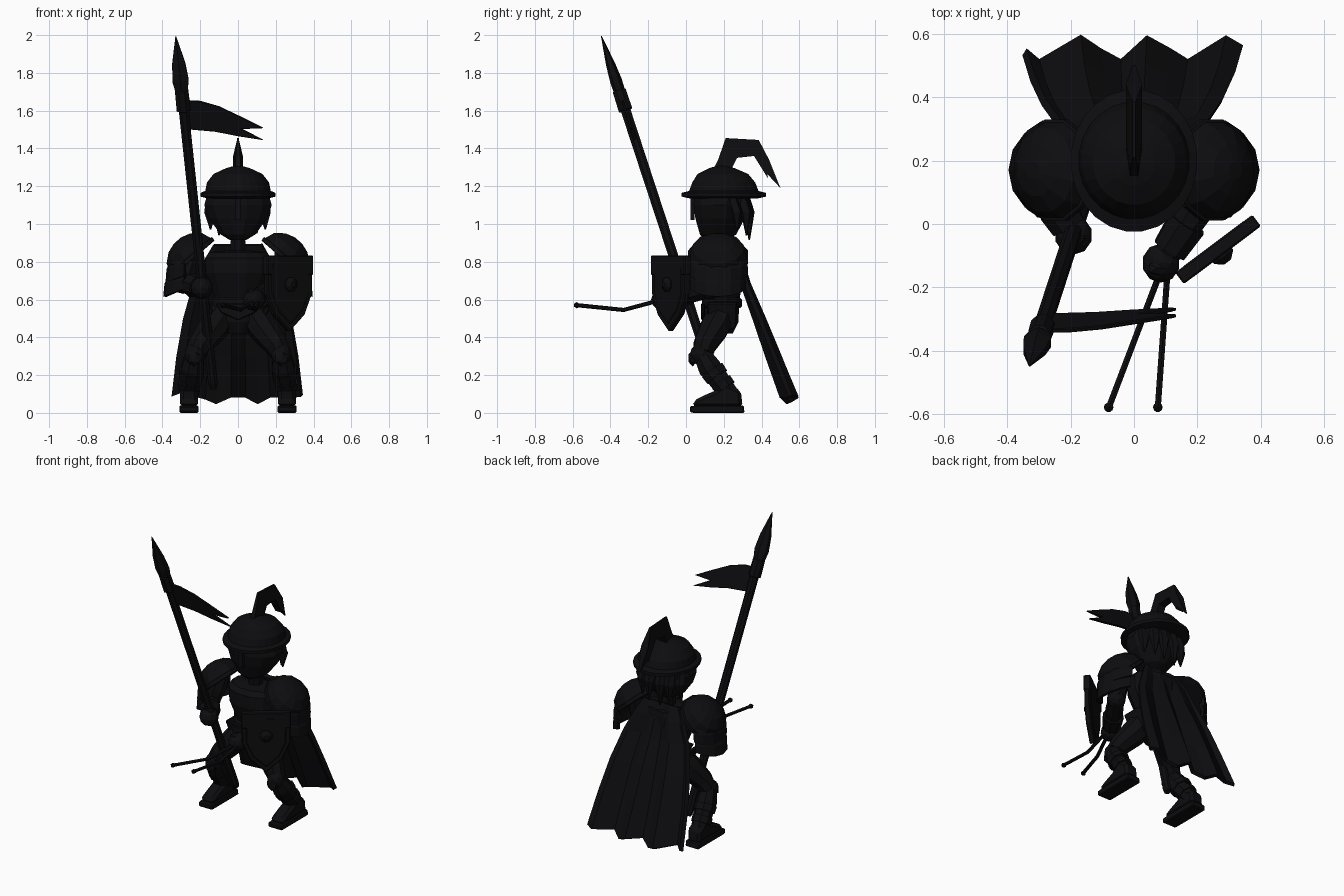
import bpy, bmesh, math
from mathutils import Vector, Matrix

if "Cube" in bpy.data.objects:
    bpy.data.objects.remove(bpy.data.objects["Cube"])

dark = bpy.data.materials.new("dark")
dark.diffuse_color = (0.004, 0.004, 0.005, 1)
dark.use_nodes = True
dark.node_tree.nodes["Principled BSDF"].inputs["Base Color"].default_value = dark.diffuse_color


def finish(name, bm):
    bmesh.ops.recalc_face_normals(bm, faces=bm.faces)
    me = bpy.data.meshes.new(name)
    bm.to_mesh(me)
    bm.free()
    me.materials.append(dark)
    ob = bpy.data.objects.new(name, me)
    bpy.context.collection.objects.link(ob)
    return ob


def tube(name, pts, radii, n=8, axis=None):
    """Faceted loft through points; each radius is r or (ru, rv)."""
    pts = [Vector(p) for p in pts]
    bm = bmesh.new()
    rings = []
    for i, p in enumerate(pts):
        t = Vector(axis) if axis else pts[min(i + 1, len(pts) - 1)] - pts[max(i - 1, 0)]
        t.normalize()
        ref = Vector((1, 0, 0)) if abs(t.x) < 0.98 else Vector((0, 1, 0))
        u = (ref - t * ref.dot(t)).normalized()
        v = t.cross(u)
        r = radii[i] if isinstance(radii[i], tuple) else (radii[i], radii[i])
        rings.append([bm.verts.new(p + u * r[0] * math.cos(a) + v * r[1] * math.sin(a))
                      for a in (2 * math.pi * (k + 0.5) / n for k in range(n))])
    for a, b in zip(rings, rings[1:]):
        for k in range(n):
            bm.faces.new((a[k], a[(k + 1) % n], b[(k + 1) % n], b[k]))
    bm.faces.new(rings[0])
    bm.faces.new(rings[-1])
    return finish(name, bm)


def stack(name, rows, n=12):
    """Upright loft from rows of (y, z, rx, ry)."""
    return tube(name, [(0, r[0], r[1]) for r in rows], [(r[2], r[3]) for r in rows], n, (0, 0, 1))


def plate(name, outline, thick, x, y, origin, bevel=0.0):
    """Outline in the plane spanned by x and y, given a thickness."""
    x, y, o = Vector(x).normalized(), Vector(y).normalized(), Vector(origin)
    z = x.cross(y) * thick / 2
    bm = bmesh.new()
    lo = [bm.verts.new(o + x * a + y * b - z) for a, b in outline]
    hi = [bm.verts.new(o + x * a + y * b + z) for a, b in outline]
    bm.faces.new(lo)
    bm.faces.new(hi)
    for k in range(len(lo)):
        j = (k + 1) % len(lo)
        bm.faces.new((lo[k], lo[j], hi[j], hi[k]))
    ob = finish(name, bm)
    if bevel:
        m = ob.modifiers.new("bevel", "BEVEL")
        m.width, m.segments = bevel, 1
    return ob


def sheet(name, grid, thick):
    """Thickened surface through a grid of points."""
    bm = bmesh.new()
    vs = [[bm.verts.new(p) for p in row] for row in grid]
    for a, b in zip(vs, vs[1:]):
        for k in range(len(a) - 1):
            bm.faces.new((a[k], a[k + 1], b[k + 1], b[k]))
    m = finish(name, bm).modifiers.new("thickness", "SOLIDIFY")
    m.thickness, m.offset = thick, 0


def ball(name, c, size, sub=2):
    bm = bmesh.new()
    bmesh.ops.create_icosphere(bm, subdivisions=sub, radius=1,
                               matrix=Matrix.Translation(c) @ Matrix.Diagonal((*size, 1)))
    return finish(name, bm)


def dome(name, base, axis, ru, rv, h, n=12):
    """Half ellipsoid with a raised rim at its base."""
    b, a = Vector(base), Vector(axis).normalized()
    prof = [(-0.05, 0.98), (-0.03, 1.03), (0.14, 1.03), (0.16, 0.97), (0.55, 0.85), (0.85, 0.53), (0.98, 0.18)]
    return tube(name, [b + a * h * t for t, _ in prof], [(ru * s, rv * s) for _, s in prof], n, a)


X, Y, Z = (1, 0, 0), (0, 1, 0), (0, 0, 1)

# Helmet, plume and head
stack("helmet", [(.2, 1.135, .16, .18), (.2, 1.145, .2, .225), (.2, 1.165, .2, .225), (.2, 1.175, .175, .185),
                 (.2, 1.22, .166, .168), (.195, 1.265, .13, .135), (.19, 1.295, .065, .07), (.185, 1.31, .012, .015)], 24)
plume = plate("plume", [(.14, 1.28), (.17, 1.34), (.21, 1.455), (.385, 1.445), (.44, 1.34), (.5, 1.19), (.43, 1.265),
                        (.435, 1.24), (.36, 1.36), (.27, 1.35), (.235, 1.28)], .052, Y, Z, (0, 0, 0))
for v in plume.data.vertices:  # thin top ridge and tip
    v.co.x *= .2 if v.co.z > 1.42 or v.co.y > .48 else .5 if v.co.y < .18 else 1
stack("head", [(.16, .915, .045, .06), (.17, .945, .095, .1), (.18, 1.03, .16, .135),
               (.18, 1.1, .185, .145), (.19, 1.15, .17, .15)])
plate("nose_guard", [(-.016, 1.02), (.016, 1.02), (.016, 1.15), (-.016, 1.15)], .022, X, Z, (0, .035, 0))
for i, (x, y, z) in enumerate([(-.145, .27, .97), (-.1, .32, .94), (-.04, .335, .915),
                               (.04, .335, .93), (.1, .32, .95), (.145, .27, .97)]):
    tube(f"hair_lock_{i}", [(x * .9, y - .03, 1.15), (x, y, 1.06), (x, y, z)],
         [(.035, .03), (.034, .03), .004], 5)
stack("neck", [(.19, .83, .045, .05), (.18, .95, .04, .045)], 8)

# Body armour
stack("breastplate", [(.19, .55, .12, .09), (.19, .62, .13, .1), (.18, .74, .175, .13), (.18, .82, .18, .125),
                      (.19, .85, .16, .11), (.19, .86, .07, .06)])
stack("belt", [(.19, .555, .13, .1), (.19, .565, .14, .11), (.19, .6, .14, .11), (.19, .61, .13, .1)])
stack("hips", [(.19, .42, .06, .06), (.19, .48, .125, .09), (.19, .57, .125, .095)])
plate("front_tasset", [(-.12, .58), (.12, .58), (.09, .53), (0, .49), (-.09, .53)], .02, X, Z, (0, .09, 0), .005)

for side, s in (("right", -1), ("left", 1)):
    # Shoulder plate with hanging curved lames, and side tassets
    dome(f"{side}_shoulder_plate", (s * .24, .17, .82), (s * .65, 0, .75), .15, .16, .125)
    for i, (r0, r1, ry, z0, z1, dip) in enumerate([(.09, .125, .155, .83, .74, .05), (.1, .137, .145, .75, .67, .055)]):
        arc = [math.radians(a) for a in range(-75, 76, 25)]
        sheet(f"{side}_shoulder_lame_{i}",
              [[(s * (.25 + r * math.cos(a)), .17 + ry * q * math.sin(a), z - d * math.cos(a)) for a in arc]
               for r, q, z, d in ((r0, .92, z0, 0), ((r0 + r1) / 2 + .012, 1, (z0 + z1) / 2, dip / 2),
                                  (r1, 1, z1, dip))], .018)
    plate(f"{side}_tasset", [(.11, .6), (.27, .6), (.265, .46), (.19, .43), (.12, .47)], .025,
          Y, (s * .35, 0, 1), (s * .135 - s * .17, 0, .02), .006)
    # Legs
    tube(f"{side}_thigh", [(s * .08, .19, .53), (s * .13, .15, .45), (s * .2, .1, .36), (s * .23, .09, .31)],
         [.075, .082, .065, .055], 8)
    ball(f"{side}_knee", (s * .23, .075, .31), (.055, .055, .058))
    ball(f"{side}_knee_stud", (s * .23, .035, .29), (.04, .025, .045), 1)
    tube(f"{side}_shin", [(s * .23, .085, .31), (s * .24, .125, .24), (s * .255, .2, .14), (s * .26, .24, .09)],
         [.05, .066, .056, .05], 8)
    tube(f"{side}_greave_band", [(s * .245, .14, .225), (s * .25, .165, .19)], [.071, .068], 8)
    tube(f"{side}_boot_cuff", [(s * .255, .185, .165), (s * .258, .21, .13)], [.064, .062], 8)
    plate(f"{side}_boot", [(.035, .03), (.04, .065), (.09, .09), (.16, .12), (.2, .16), (.29, .12),
                           (.3, .03)], .094, Y, Z, (s * .26, 0, 0), .018)
    plate(f"{side}_sole", [(.02, .005), (.02, .035), (.06, .04), (.305, .04), (.31, .0), (.04, 0)],
          .1, Y, Z, (s * .26, 0, 0), .006)

# Arms: one raised to the spear, one forward to the reins
arms = {"right": [(-.25, .17, .85), (-.29, .13, .69), (-.2, -.02, .665)],
        "left": [(.25, .17, .85), (.25, .13, .66), (.1, -.1, .605)]}
for side, (sh, el, ha) in arms.items():
    sh, el, ha = Vector(sh), Vector(el), Vector(ha)
    tube(f"{side}_upper_arm", [sh, sh.lerp(el, .5), el], [.06, .065, .055])
    ball(f"{side}_elbow", el, (.06, .06, .06))
    tube(f"{side}_forearm", [el, el.lerp(ha, .4), el.lerp(ha, .95)], [.05, .056, .045])
    tube(f"{side}_cuff", [el.lerp(ha, .55), el.lerp(ha, .92)], [.066, .058])
    ball(f"{side}_fist", ha + (ha - el) * .1, (.06, .062, .06))
    ball(f"{side}_thumb", ha + (ha - el) * .17 + Vector((0, 0, .045)), (.035, .025, .022), 1)


# Spear, with all stations given by height along its slanted line
def on_spear(z):
    return Vector((-.33 + .107 * (2 - z), -.45 + .328 * (2 - z), z))


def spear_part(name, zs, rs, n=8):
    tube(name, [on_spear(z) for z in zs], rs, n)


spear_part("spear_shaft", [.13, .16, 1.66], [.02, .027, .028])
spear_part("spear_collar", [1.6, 1.605, 1.705, 1.71], [.034, .04, .038, .03])
spear_part("spear_head", [1.69, 1.76, 1.85, 1.995], [(.034, .03), (.05, .032), (.04, .024), .002], 6)
plate("pennant", [(-.29, .085), (-.2, .08), (-.1, .05), (.02, -.01), (.135, -.07), (.02, -.075), (.135, -.137),
                  (0, -.115), (-.12, -.09), (-.28, -.075)], .014, X, (0, -.328, 1), (0, -.311, 1.575), .003)

# Shield, angled outward on the left arm
along, out, mid = Vector((.8, .6, 0)), Vector((.6, -.8, 0)), Vector((.265, -.08, 0))
form = [(-.15, .83), (-.148, .63), (-.1, .52), (0, .43), (.1, .52), (.148, .63), (.15, .83)]
plate("shield", form, .035, along, Z, mid, .006)
plate("shield_top_band", [(-.152, .73), (.152, .73), (.152, .833), (-.152, .833)], .045, along, Z, mid, .005)
plate("shield_inner_panel", [(a * .82, .65 + (z - .65) * .82) for a, z in form], .046, along, Z, mid, .005)
boss = mid + Vector((0, 0, .68))
tube("shield_boss", [boss, boss + out * .03, boss + out * .05], [.045, .04, .015], 8)

# Reins with end knobs
for i, (x0, x1) in enumerate([(.08, -.08), (.105, .075)]):
    at = lambda y: x0 + (x1 - x0) * (-.16 - y) / .42
    tube(f"rein_{i}", [(at(-.1), -.1, .605), (at(-.18), -.18, .585), (at(-.33), -.33, .545), (at(-.575), -.575, .57)],
         [.011] * 4, 6)
    ball(f"rein_knob_{i}", (x1, -.578, .57), (.017, .017, .017), 1)

# Pleated cape: hem points pulled up to the shoulders
hem = [(-.345, 0, .09), (-.3, -.035, .11), (-.17, .042, .075), (-.11, .0, .05), (-.04, -.035, .085), (.04, .04, .085),
       (.11, 0, .05), (.17, -.035, .085), (.29, .04, .085), (.338, .01, .09)]
rows = [(.13, .25, .89, .1), (.18, .285, .8, .2), (.235, .315, .68, .4), (.285, .385, .5, .6),
        (.32, .46, .3, .8), (.345, .543, None, 1)]
sheet("cape", [[(hx * w / .345, y + hy * p, hz if z is None else z) for hx, hy, hz in hem]
               for w, y, z, p in rows], .026)
